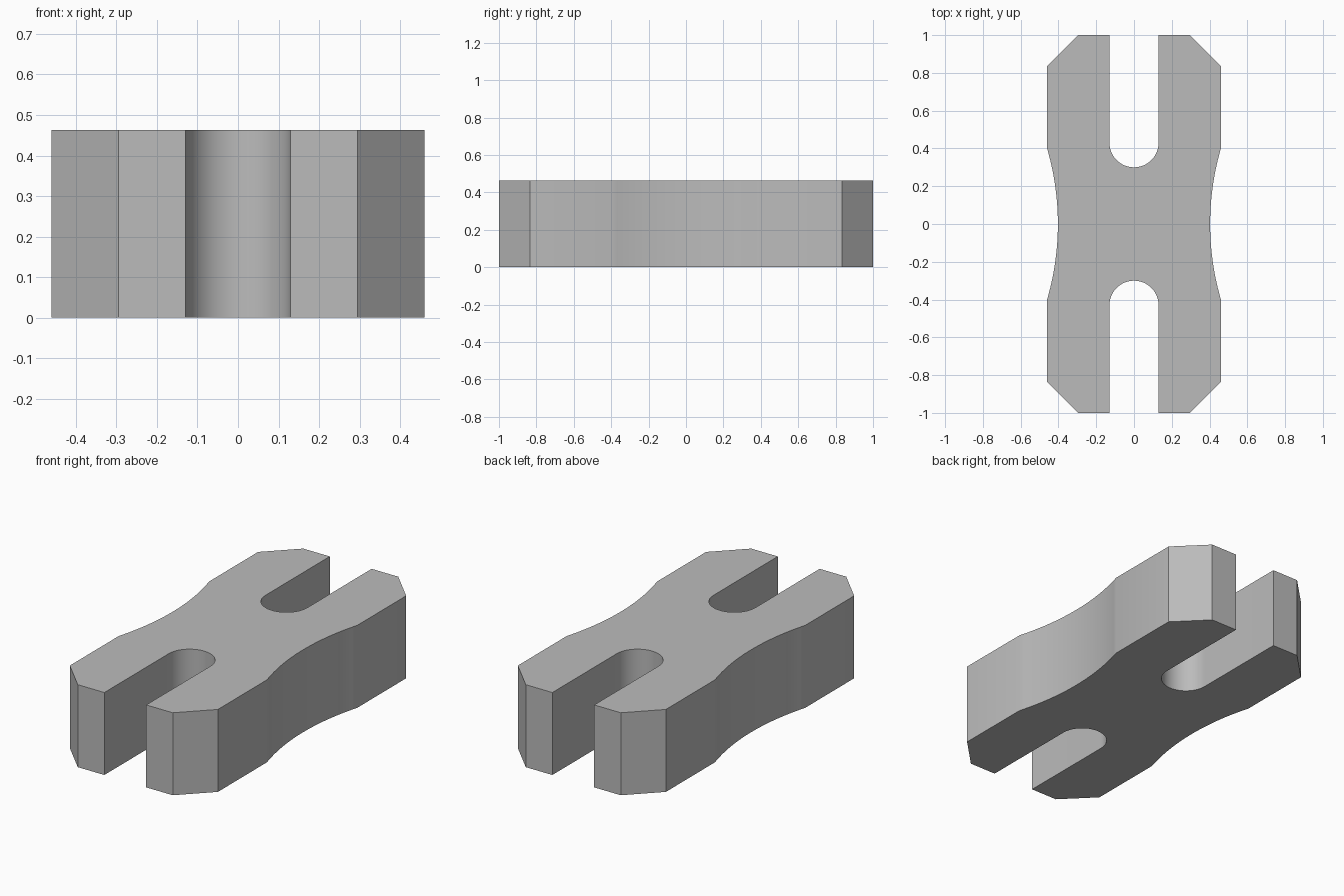
import bpy, bmesh, math

cube = bpy.data.objects.get("Cube")
if cube:
    bpy.data.objects.remove(cube, do_unlink=True)

HEIGHT = 0.463
HALF_W, HALF_L = 0.46, 1.0
CHAMFER = 0.165
SLOT_R, SLOT_END = 0.13, 0.30
WAIST_W, WAIST_Y = 0.403, 0.40


def arc(cx, cy, r, start, end, steps):
    return [(cx + r * math.cos(start + (end - start) * i / steps),
             cy + r * math.sin(start + (end - start) * i / steps))
            for i in range(steps + 1)]


# Quarter outline, from the middle of the waist to the bottom of the slot
sag = HALF_W - WAIST_W
waist_r = (WAIST_Y ** 2 + sag ** 2) / (2 * sag)
sweep = math.asin(WAIST_Y / waist_r)
quarter = arc(WAIST_W + waist_r, 0, waist_r, math.pi, math.pi - sweep, 12)
quarter += [(HALF_W, HALF_L - CHAMFER), (HALF_W - CHAMFER, HALF_L), (SLOT_R, HALF_L)]
quarter += arc(0, SLOT_END + SLOT_R, SLOT_R, 0, -math.pi / 2, 16)

# Mirror the quarter across both axes into a closed outline
half = quarter + [(-x, y) for x, y in reversed(quarter[:-1])]
outline = half + [(x, -y) for x, y in reversed(half[1:-1])]

# Extrude the outline into the solid block
bm = bmesh.new()
base = bm.faces.new([bm.verts.new((x, y, 0)) for x, y in outline])
top = bmesh.ops.extrude_face_region(bm, geom=[base], use_keep_orig=True)
bmesh.ops.translate(bm, vec=(0, 0, HEIGHT),
                    verts=[g for g in top["geom"] if isinstance(g, bmesh.types.BMVert)])
bmesh.ops.recalc_face_normals(bm, faces=bm.faces)
mesh = bpy.data.meshes.new("slotted_block")
bm.to_mesh(mesh)
bm.free()

block = bpy.data.objects.new("slotted_block", mesh)
bpy.context.collection.objects.link(block)

# Plain grey material
grey = bpy.data.materials.new("plain grey")
grey.use_nodes = True
color = (0.5, 0.5, 0.5, 1)
grey.diffuse_color = color
grey.node_tree.nodes["Principled BSDF"].inputs["Base Color"].default_value = color
mesh.materials.append(grey)

# Smooth the curved walls, keep the corners sharp
bpy.ops.object.select_all(action="DESELECT")
block.select_set(True)
bpy.context.view_layer.objects.active = block
bpy.ops.object.shade_smooth_by_angle(angle=math.radians(20))
